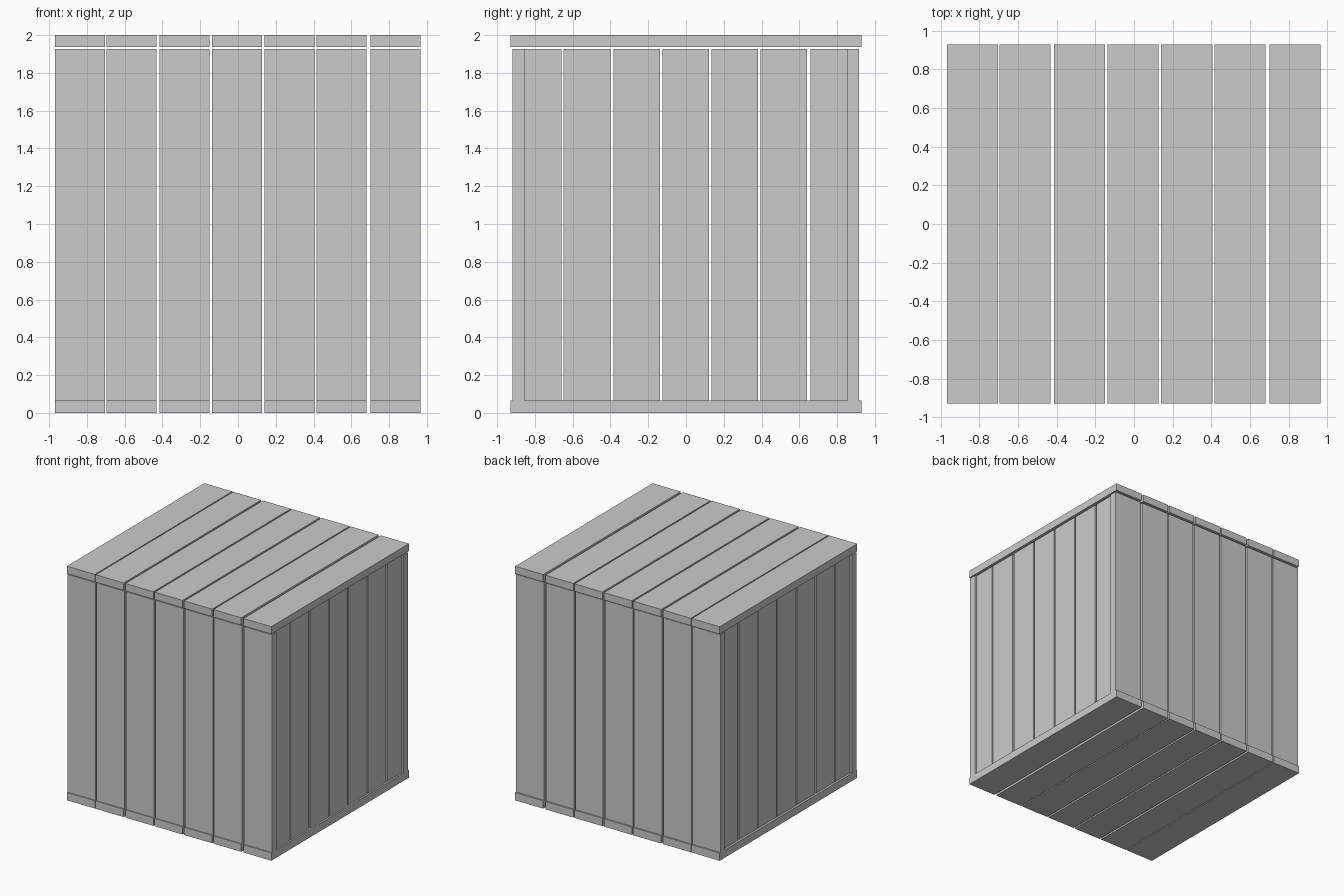
import bpy
import bmesh
from mathutils import Matrix, Vector

if "Cube" in bpy.data.objects:
    bpy.data.objects.remove(bpy.data.objects["Cube"])

# left edge of each plank across the width, with slightly uneven gaps
STARTS = [-0.968, -0.695, -0.415, -0.138, 0.141, 0.416, 0.701]
PLANK = 0.264
SIDE_STARTS = [-0.905, -0.648, -0.385, -0.125, 0.135, 0.394, 0.659]
SIDE_PLANK = 0.247
LOW, HIGH = 0.066, 1.927   # height range of the upright planks


def plank_panel(name, boxes):
    """One object holding a row of separate planks, each given by two corners."""
    bm = bmesh.new()
    for lo, hi in boxes:
        lo, hi = Vector(lo), Vector(hi)
        size = hi - lo
        bmesh.ops.create_cube(bm, size=1, matrix=Matrix.Translation((lo + hi) / 2)
                              @ Matrix.Diagonal((*size, 1)))
    mesh = bpy.data.meshes.new(name)
    bm.to_mesh(mesh)
    bm.free()
    obj = bpy.data.objects.new(name, mesh)
    bpy.context.collection.objects.link(obj)
    return obj


def panel_along_x(name, y0, y1, z0, z1):
    return plank_panel(name, [((x, y0, z0), (x + PLANK, y1, z1)) for x in STARTS])


def panel_along_y(name, x0, x1):
    return plank_panel(name, [((x0, y, LOW), (x1, y + SIDE_PLANK, HIGH))
                              for y in SIDE_STARTS])


# floor and lid
panel_along_x("crate_floor", -0.928, 0.928, 0.0, LOW)
panel_along_x("crate_lid", -0.928, 0.928, 1.936, 2.0)

# front and back walls
panel_along_x("front_wall", -0.919, -0.856, LOW, HIGH)
panel_along_x("back_wall", 0.855, 0.916, LOW, HIGH)

# side walls, slightly inset from the plank edges
panel_along_y("right_wall", 0.887, 0.951)
panel_along_y("left_wall", -0.951, -0.887)
